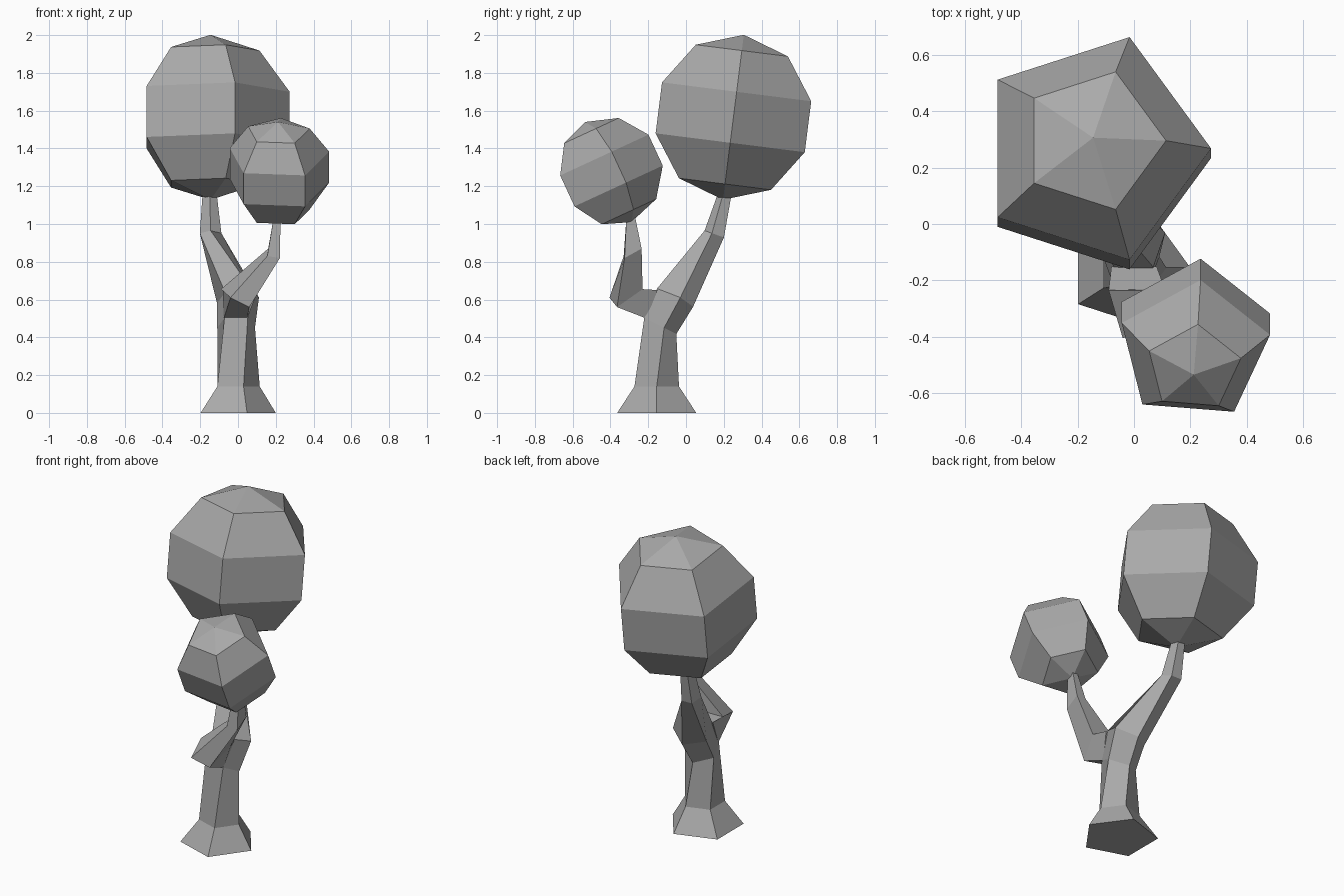
import bpy, bmesh
from math import sin, cos, radians, pi
from mathutils import Vector

cube = bpy.data.objects.get("Cube")
if cube:
    bpy.data.objects.remove(cube)

SIDES = 5
grey = bpy.data.materials.new("plain grey")
grey.use_nodes = True
COLOUR = (0.4, 0.4, 0.4, 1)
grey.diffuse_color = COLOUR
grey.node_tree.nodes["Principled BSDF"].inputs["Base Color"].default_value = COLOUR


def ring(centre, radius, axis=(0, 0, 1), phase=0):
    """Regular polygon around an axis, its first corner towards +x plus phase."""
    normal = Vector(axis).normalized()
    side = (Vector((1, 0, 0)) - normal * normal.x).normalized()
    back = normal.cross(side)
    angles = [radians(phase) + 2 * pi * i / SIDES for i in range(SIDES)]
    return [Vector(centre) + radius * (cos(a) * side + sin(a) * back) for a in angles]


def loft(name, rings):
    """Bridge rings from bottom to top; a ring of one point becomes a tip."""
    bm = bmesh.new()
    loops = [[bm.verts.new(p) for p in points] for points in rings]
    for low, high in zip(loops, loops[1:]):
        count = max(len(low), len(high))
        for i in range(count):
            j = i + 1
            corners = [low[i % len(low)], low[j % len(low)],
                       high[j % len(high)], high[i % len(high)]]
            bm.faces.new(list(dict.fromkeys(corners)))
    for end in (loops[0], loops[-1]):
        if len(end) > 1:
            bm.faces.new(end)
    bmesh.ops.recalc_face_normals(bm, faces=bm.faces)
    mesh = bpy.data.meshes.new(name)
    bm.to_mesh(mesh)
    bm.free()
    mesh.materials.append(grey)
    bpy.context.collection.objects.link(bpy.data.objects.new(name, mesh))


def crown(name, centre, radius, tilt, phase=0):
    """Coarse ball whose pole leans towards the front by tilt degrees."""
    middle = Vector(centre)
    axis = Vector((0, -sin(radians(tilt)), cos(radians(tilt))))
    rings = [[middle - axis * radius]]
    for step in range(SIDES - 1, 0, -1):
        a = pi * step / SIDES
        rings.append(ring(middle + axis * radius * cos(a), radius * sin(a), axis, phase))
    rings.append([middle + axis * radius])
    loft(name, rings)


# Flared trunk continuing into the main branch
loft("trunk", [
    ring((-0.02, -0.155, 0), 0.22),
    ring((-0.009, -0.155, 0.14), 0.124),
    ring((-0.01, -0.145, 0.465), 0.105, (0, 0.45, 0.89), 18),
    ring((0, -0.07, 0.61), 0.118, (-0.15, 0.4, 0.9), 18),
    ring((-0.145, 0.155, 0.945), 0.06, (0, 0.33, 0.94), -18),
    ring((-0.15, 0.207, 1.15), 0.04, (0, 0.2, 1), -18),
    ring((-0.147, 0.215, 1.2), 0.035, (0, 0.2, 1), -18),
])

# Four-sided side branch bending upwards
loft("side_branch", [
    [(-0.075, -0.21, 0.5), (0.048, -0.21, 0.5), (0.08, -0.15, 0.65), (-0.08, -0.15, 0.65)],
    [(-0.04, -0.405, 0.61), (0.06, -0.365, 0.56), (0.11, -0.23, 0.655), (-0.09, -0.235, 0.655)],
    [(0.155, -0.33, 0.83), (0.222, -0.325, 0.82), (0.222, -0.235, 0.87), (0.16, -0.235, 0.87)],
    [(0.19, -0.315, 1.04), (0.225, -0.315, 1.04), (0.225, -0.27, 1.04), (0.19, -0.27, 1.04)],
])

# Foliage balls
crown("large_crown", (-0.145, 0.251, 1.565), 0.44, -7.2)
crown("small_crown", (0.212, -0.412, 1.275), 0.292, 24.8, 13)
